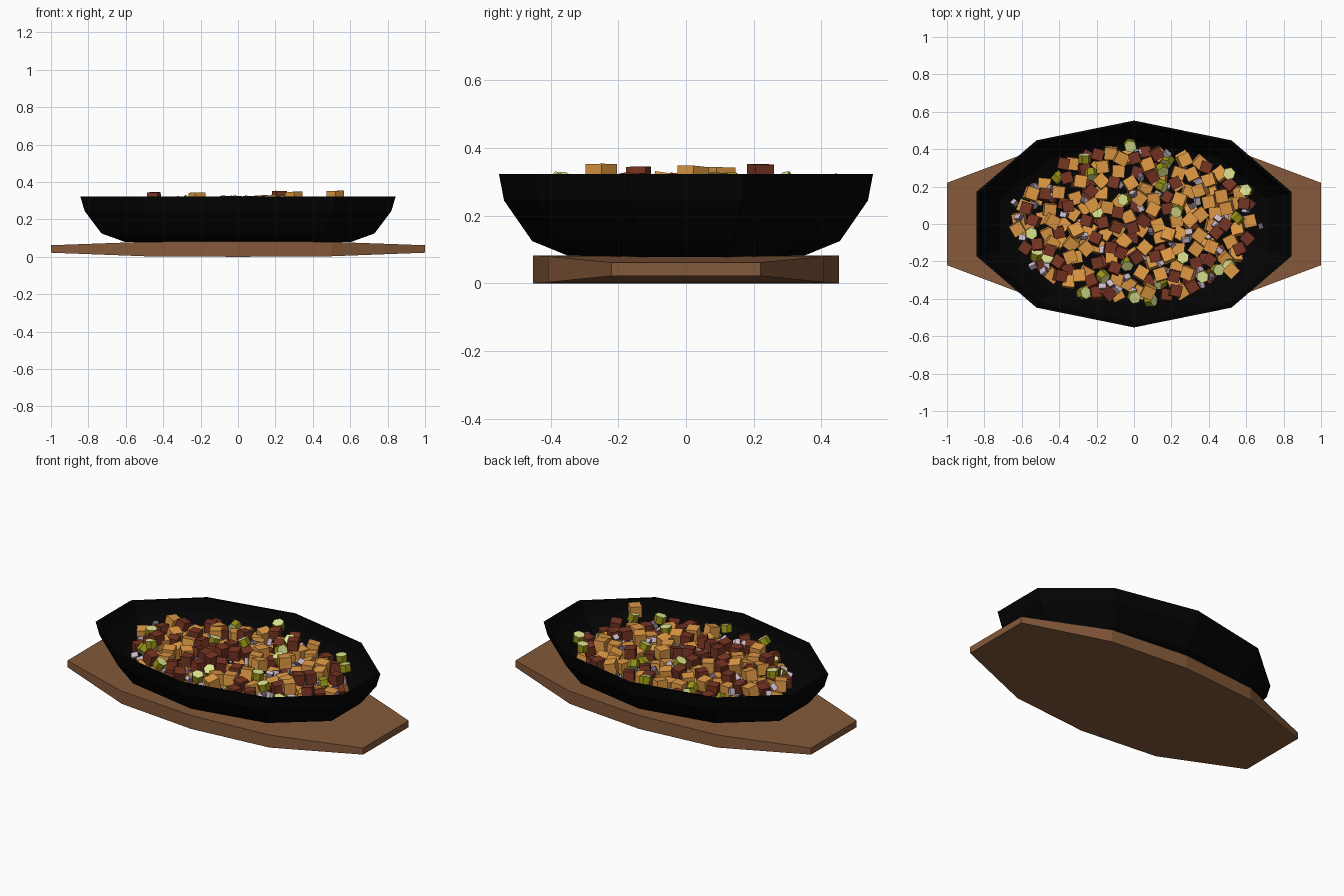
import bpy, bmesh, math, random
from mathutils import Matrix, Vector, Euler

random.seed(5)
if "Cube" in bpy.data.objects:
    bpy.data.objects.remove(bpy.data.objects["Cube"], do_unlink=True)


def material(name, rgb):
    m = bpy.data.materials.new(name)
    m.use_nodes = True
    m.diffuse_color = (*rgb, 1)
    m.node_tree.nodes["Principled BSDF"].inputs["Base Color"].default_value = (*rgb, 1)
    return m


wood = material("brown wood", (0.23, 0.1, 0.042))
iron = material("black iron", (0.001, 0.001, 0.001))
tan = material("golden tan", (0.74, 0.32, 0.058))
meat = material("reddish brown", (0.18, 0.034, 0.016))
pale = material("pale green", (0.74, 0.8, 0.28))
olive = material("olive green", (0.3, 0.28, 0.008))
lilac = material("pale lilac", (0.6, 0.49, 0.59))
purple = material("dull purple", (0.17, 0.11, 0.18))


def finish(name, bm, *mats):
    bmesh.ops.recalc_face_normals(bm, faces=bm.faces)
    me = bpy.data.meshes.new(name)
    bm.to_mesh(me)
    bm.free()
    for m in mats:
        me.materials.append(m)
    ob = bpy.data.objects.new(name, me)
    bpy.context.collection.objects.link(ob)


def bridge(bm, a, b):
    n = len(a)
    for i in range(n):
        bm.faces.new((a[i], a[(i + 1) % n], b[(i + 1) % n], b[i]))


def loft(name, rings, mat):
    bm = bmesh.new()
    loops = [[bm.verts.new(p) for p in ring] for ring in rings]
    for a, b in zip(loops, loops[1:]):
        bridge(bm, a, b)
    bm.faces.new(loops[0])
    bm.faces.new(loops[-1])
    finish(name, bm, mat)


# Wooden board: stations across x, thinner at the ends
stations = [(-1, 0.22, 0.022, 0.062), (-0.5, 0.408, 0.003, 0.08), (0, 0.452, 0, 0.083),
            (0.5, 0.408, 0.003, 0.08), (1, 0.22, 0.022, 0.062)]
loft("wooden_board", [((x, -w, lo), (x, w, lo), (x, w, hi), (x, -w, hi))
                      for x, w, lo, hi in stations], wood)

# Ten-sided iron dish: outer wall up, then inner wall down (half width, half depth, z)
profile = [(0.60, 0.34, 0.078), (0.73, 0.455, 0.125), (0.82, 0.538, 0.245), (0.843, 0.553, 0.323),
           (0.825, 0.54, 0.323), (0.8, 0.52, 0.25), (0.715, 0.44, 0.14), (0.59, 0.33, 0.1)]
loft("iron_dish", [[(hx / math.cos(math.pi / 10) * math.sin(i * math.pi / 5),
                     hy * math.cos(i * math.pi / 5), z) for i in range(10)]
                   for hx, hy, z in profile], iron)

# Scatter of food positions that keep their distance, mostly sideways, from each other
taken = []


def clear(p, gap):
    return all(Vector((p.x - q.x, p.y - q.y, (p.z - q.z) * 0.8)).length > (gap + g) / 2
               for q, g in taken)


def scatter(count, gap, rx, ry, low, high):
    spots = []
    for _ in range(6000):
        if len(spots) == count:
            break
        x, y = random.uniform(-rx, rx), random.uniform(-ry, ry)
        d = (x / rx) ** 2 + (y / ry) ** 2
        p = Vector((x, y, random.uniform(low, high) - 0.03 * d))
        if d < 1 and clear(p, gap):
            taken.append((p, gap))
            spots.append(p)
    return spots


def place(p, tilt):
    turn = Euler((random.gauss(0, tilt), random.gauss(0, tilt), random.uniform(0, math.tau)))
    return Matrix.Translation(p) @ turn.to_matrix().to_4x4()


def cubes(name, mat, size, count, high_spots):
    bm = bmesh.new()
    for p in high_spots:
        taken.append((Vector(p), size))
        bmesh.ops.create_cube(bm, size=size, matrix=place(p, 0.03))
    for p in scatter(count, size * 1.08, 0.63, 0.4, 0.18, 0.298):
        bmesh.ops.create_cube(bm, size=size, matrix=place(p, 0.12))
    finish(name, bm, mat)


# Hexagonal green slices with pale ends: flat ones on top, tilted ones lower
top_slices = [(-.02, .42), (.15, .29), (-.05, .13), (-.2, .06), (-.55, -.05), (-.46, -.18),
              (-.27, -.37), (0, -.39), (.23, .07), (.51, .27), (.6, .18), (.51, -.22),
              (.37, -.28), (.26, -.18)]
flat = [Vector((x, y, 0.295)) for x, y in top_slices]
taken += [(p, 0.05) for p in flat]
bm = bmesh.new()
for spots, tilt in ((flat, 0.25), (scatter(12, 0.06, 0.6, 0.42, 0.23, 0.29), 0.9)):
    for p in spots:
        bmesh.ops.create_cone(bm, cap_ends=True, segments=6, radius1=0.034, radius2=0.034,
                              depth=0.044, matrix=place(p, tilt))
for f in bm.faces:
    f.material_index = 0 if len(f.verts) == 6 else 1
finish("green_slices", bm, pale, olive)

# Diced cubes, a few resting on top of the pile
cubes("tan_cubes", tan, 0.066, 112, [(0.52, -0.25, 0.32), (0.3, 0.02, 0.313), (-0.22, 0.1, 0.31)])
cubes("brown_cubes", meat, 0.06, 95, [(0.22, 0.22, 0.322), (-0.45, -0.14, 0.315)])

# Small chopped lilac bits between the cubes, darker on two of their sides
bm = bmesh.new()
for p in scatter(65, 0.02, 0.68, 0.39, 0.22, 0.29):
    m = place(p, 0.6) @ Matrix.Diagonal((0.04, 0.03, 0.024, 1))
    vs = bmesh.ops.create_cube(bm, size=1, matrix=m)["verts"]
    axis = (m.to_3x3() @ Vector((1, 0, 0))).normalized()
    for f in {f for v in vs for f in v.link_faces}:
        f.normal_update()
        f.material_index = int(abs(f.normal.dot(axis)) > 0.9)
finish("lilac_bits", bm, lilac, purple)
